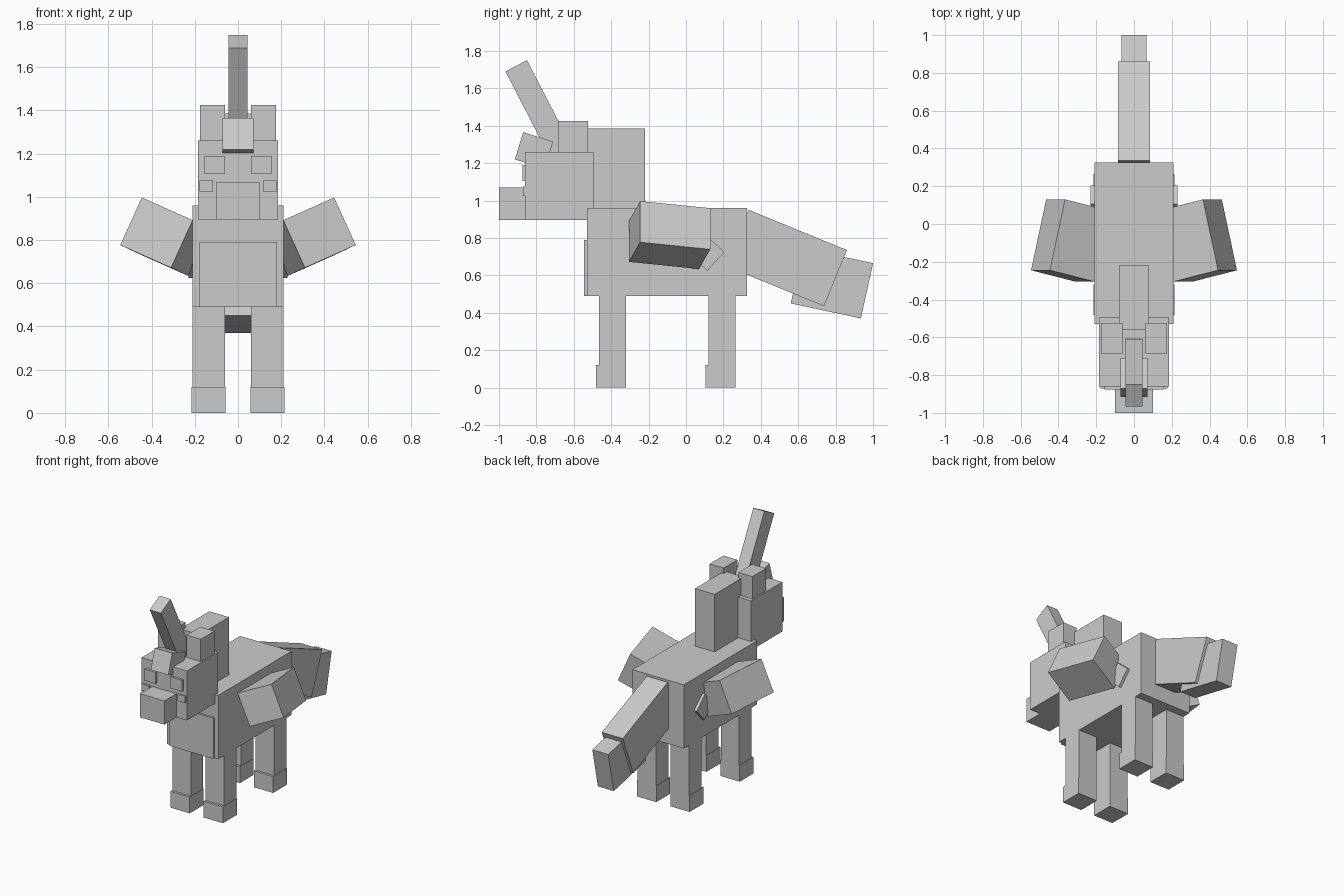
import bpy
import bmesh
from mathutils import Matrix, Vector

cube = bpy.data.objects.get("Cube")
if cube:
    bpy.data.objects.remove(cube, do_unlink=True)

grey = bpy.data.materials.new("plain_grey")
grey.use_nodes = True
grey.diffuse_color = (0.6, 0.6, 0.6, 1)
grey.node_tree.nodes["Principled BSDF"].inputs["Base Color"].default_value = (0.6, 0.6, 0.6, 1)


def block(name, corner, a, b, c, flip=1):
    """Flat box from one corner and its three edge vectors; flip=-1 mirrors it in x."""
    a, b, c, corner = Vector(a), Vector(b), Vector(c), Vector(corner)
    m = Matrix((a, b, c)).transposed().to_4x4()
    m.translation = corner + (a + b + c) / 2
    bm = bmesh.new()
    bmesh.ops.create_cube(bm, size=1, matrix=Matrix.Diagonal((flip, 1, 1, 1)) @ m)
    bmesh.ops.recalc_face_normals(bm, faces=bm.faces)
    mesh = bpy.data.meshes.new(name)
    bm.to_mesh(mesh)
    bm.free()
    mesh.materials.append(grey)
    obj = bpy.data.objects.new(name, mesh)
    bpy.context.collection.objects.link(obj)
    return obj


def box(name, x, y, z, flip=1):
    """Upright box from its x, y and z ranges."""
    block(name, (x[0], y[0], z[0]), (x[1] - x[0], 0, 0),
          (0, y[1] - y[0], 0), (0, 0, z[1] - z[0]), flip)


def tilted(name, half, corner, u, v):
    """Central box given by a corner and two edges in the side plane."""
    block(name, (-half, *corner), (2 * half, 0, 0), (0, *u), (0, *v))


# Trunk and chest
box("body", (-0.21, 0.21), (-0.53, 0.325), (0.49, 0.96))
box("chest_plate", (-0.18, 0.18), (-0.545, -0.53), (0.49, 0.79))

# Head and mane
box("head", (-0.185, 0.185), (-0.86, -0.495), (0.895, 1.26))
box("snout", (-0.1, 0.1), (-1.0, -0.86), (0.895, 1.07))
box("mane", (-0.08, 0.08), (-0.56, -0.22), (0.96, 1.385))
tilted("forelock", 0.072, (-0.87, 1.365), (0.16, -0.05), (-0.045, -0.145))
tilted("horn", 0.045, (-0.85, 1.75), (-0.115, -0.06), (0.24, -0.466))

# Tail in two sections
tilted("tail_base", 0.086, (0.335, 0.95), (0.525, -0.215), (-0.122, -0.3))
tilted("tail_tip", 0.065, (1.0, 0.665), (-0.375, 0.08), (-0.065, -0.295))

# Paired parts
for side, s in (("left", 1), ("right", -1)):
    box(side + "_eye", (0.06, 0.155), (-0.875, -0.86), (1.105, 1.19), s)
    box(side + "_cheek", (0.115, 0.178), (-0.872, -0.86), (1.025, 1.075), s)
    box(side + "_ear", (0.06, 0.175), (-0.685, -0.525), (1.26, 1.425), s)
    for end, y in (("front", -0.32), ("back", 0.265)):
        box(f"{side}_{end}_leg", (0.06, 0.21), (y - 0.145, y), (0.12, 0.49), s)
        box(f"{side}_{end}_hoof", (0.057, 0.215), (y - 0.162, y), (0, 0.12), s)
    block(side + "_wing", (0.445, -0.245, 0.997), (-0.235, -0.06, -0.105),
          (-0.08, 0.375, -0.038), (0.1, 0, -0.22), s)
    block(side + "_wing_joint", (0.2, 0.205, 0.725), (0.03, 0, 0),
          (0, -0.09, -0.1), (0, -0.1, 0.09), s)
